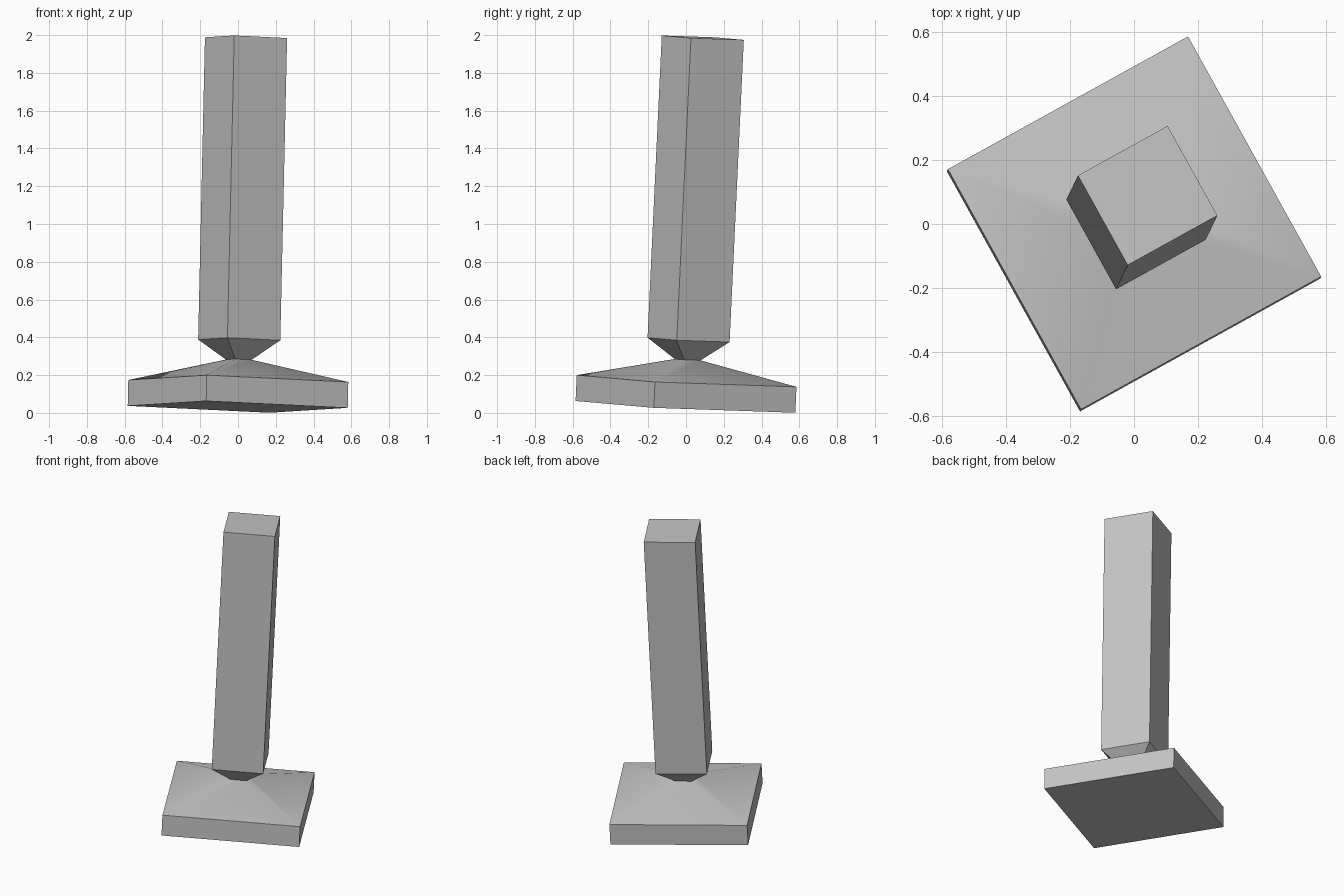
import bpy
import bmesh
import math
from mathutils import Matrix, Vector

cube = bpy.data.objects.get("Cube")
if cube:
    bpy.data.objects.remove(cube, do_unlink=True)

grey = bpy.data.materials.new("plain grey")
grey.use_nodes = True
colour = (0.55, 0.55, 0.55, 1.0)
grey.diffuse_color = colour
grey.node_tree.nodes["Principled BSDF"].inputs["Base Color"].default_value = colour

# The whole pedestal is turned about its axis and leans slightly
axis = Vector((0.0225, 0.047, 1.0))
lean = Vector((0, 0, 1)).rotation_difference(axis).to_matrix().to_4x4()
pose = Matrix.Translation((-0.0015, -0.003, 0.032)) @ lean @ Matrix.Rotation(math.radians(28.97), 4, "Z")


def square_loft(name, levels, cap_bottom, cap_top):
    """Stack square rings given as (side, height) and skin them."""
    bm = bmesh.new()
    rings = []
    for side, height in levels:
        h = side / 2
        rings.append([bm.verts.new((x, y, height))
                      for x, y in ((-h, -h), (h, -h), (h, h), (-h, h))])
    for low, high in zip(rings, rings[1:]):
        for i in range(4):
            j = (i + 1) % 4
            bm.faces.new((low[i], low[j], high[j], high[i]))
    if cap_bottom:
        bm.faces.new(rings[0][::-1])
    if cap_top:
        bm.faces.new(rings[-1])
    mesh = bpy.data.meshes.new(name)
    bm.to_mesh(mesh)
    bm.free()
    mesh.materials.append(grey)
    obj = bpy.data.objects.new(name, mesh)
    obj.matrix_world = pose
    bpy.context.collection.objects.link(obj)
    bpy.ops.object.select_all(action="DESELECT")
    obj.select_set(True)
    bpy.context.view_layer.objects.active = obj
    bpy.ops.object.shade_smooth_by_angle(angle=math.radians(30))
    return obj


# Slab with a shallow sloped top rising to the neck
square_loft("base", [(0.857, 0), (0.857, 0.137), (0.10, 0.25)], True, False)

# Square column flaring out from the neck
square_loft("post", [(0.10, 0.25), (0.32, 0.355), (0.32, 1.957)], False, True)
